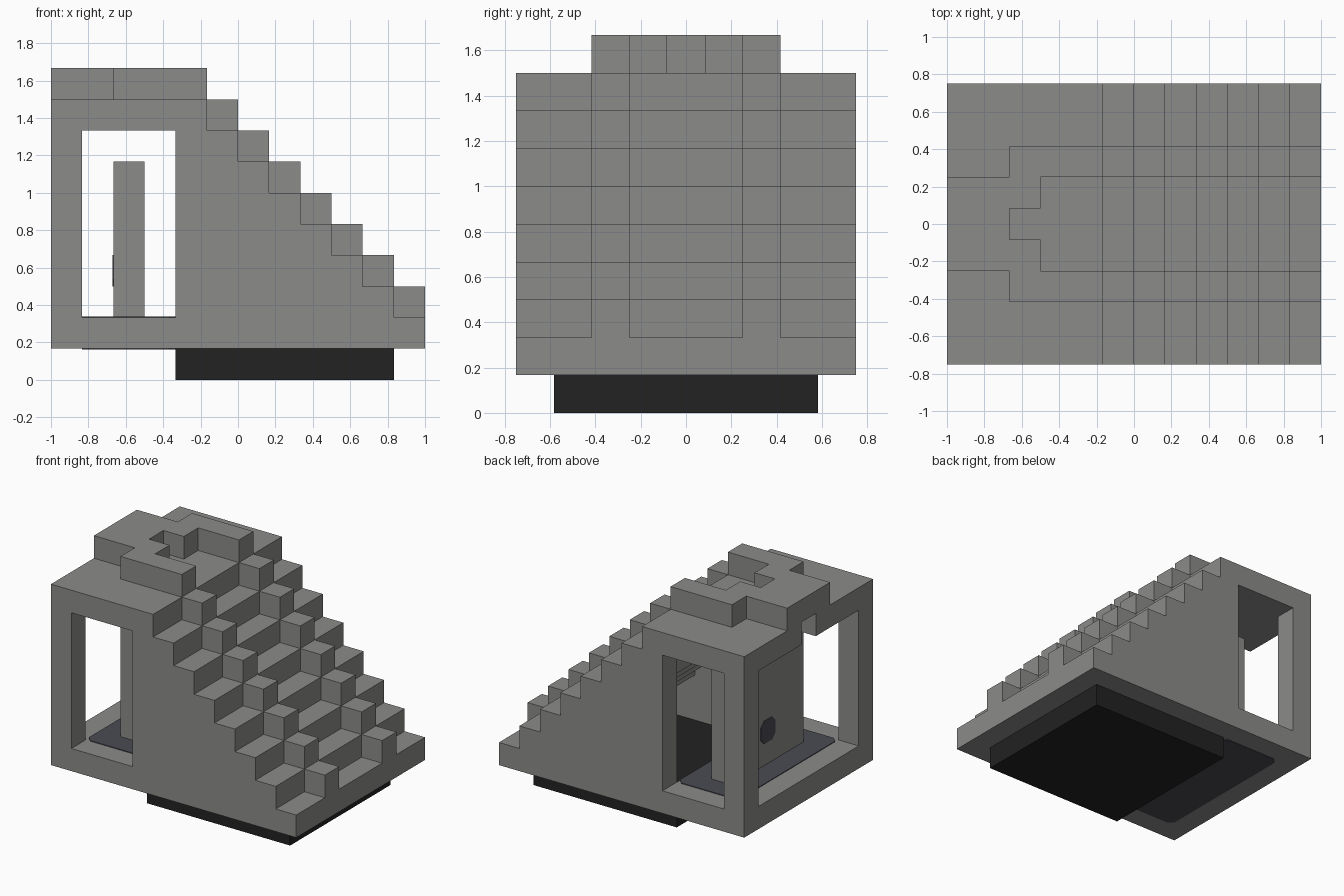
import bpy
import bmesh
from mathutils import Vector

if "Cube" in bpy.data.objects:
    bpy.data.objects.remove(bpy.data.objects["Cube"])

U = 1 / 6                       # one block
ORIGIN = Vector((-1, -0.75, 0))
THIN = 0.03                     # plate thickness in blocks


def material(name, colour):
    m = bpy.data.materials.new(name)
    m.use_nodes = True
    m.diffuse_color = (*colour, 1)
    m.node_tree.nodes["Principled BSDF"].inputs["Base Color"].default_value = (*colour, 1)
    return m


grey = material("stone grey", (0.26, 0.26, 0.255))
black = material("black", (0.016, 0.016, 0.016))
slate = material("dark slate", (0.07, 0.07, 0.087))


def prism(name, loops, axis, lo, hi, mat):
    """Extrude closed outlines (first is outer, others are holes) along an axis, in blocks."""
    bm = bmesh.new()
    edges = []
    for loop in loops:
        verts = []
        for a, b in loop:
            p = [a, b]
            p.insert(axis, lo)
            verts.append(bm.verts.new(ORIGIN + Vector(p) * U))
        edges += [bm.edges.new((v, verts[i - 1])) for i, v in enumerate(verts)]
    bmesh.ops.triangle_fill(bm, edges=edges, use_beauty=True)
    grown = bmesh.ops.extrude_face_region(bm, geom=bm.faces[:])["geom"]
    shift = Vector((0, 0, 0))
    shift[axis] = (hi - lo) * U
    bmesh.ops.translate(bm, vec=shift, verts=[g for g in grown if isinstance(g, bmesh.types.BMVert)])
    bmesh.ops.recalc_face_normals(bm, faces=bm.faces[:])
    mesh = bpy.data.meshes.new(name)
    bm.to_mesh(mesh)
    bm.free()
    mesh.materials.append(mat)
    obj = bpy.data.objects.new(name, mesh)
    bpy.context.collection.objects.link(obj)
    return obj


def rect(a0, a1, b0, b1):
    return [(a0, b0), (a1, b0), (a1, b1), (a0, b1)]


def clipped(a0, a1, b0, b1, c=0.22):
    """Rectangle with small clipped corners."""
    return [(a0 + c, b0), (a1 - c, b0), (a1, b0 + c), (a1, b1 - c),
            (a1 - c, b1), (a0 + c, b1), (a0, b1 - c), (a0, b0 + c)]


def box(name, x, y, z, mat):
    return prism(name, [rect(*x, *y)], 2, *z, mat)


X, Y, Z = 0, 1, 2

# Side walls with stepped edge and window
steps_up = [p for i in range(7) for p in ((12 - i, 2 + i), (11 - i, 2 + i))]
wall = [(0, 1), (12, 1)] + steps_up + [(5, 9), (0, 9)]
for side, y in (("right", 0), ("left", 8)):
    prism(side + "_wall", [wall, rect(1, 4, 2, 8)], Y, y, y + 1, grey)

# Staircase between the walls, hollow underneath
underside = [p for i in range(5) for p in ((5 + i, 6 - i), (6 + i, 6 - i))]
stairs = [(12, 1)] + steps_up + underside + [(10, 1)]
prism("staircase", [stairs], Y, 1, 8, grey)

# Roof with a slot in its open end
roof = [(0, 1), (5, 1), (5, 8), (0, 8), (0, 5), (1, 5), (1, 4), (0, 4)]
prism("roof", [roof], Z, 8, 9, grey)

# Raised forked crown on the roof
half = [(0, 3), (2, 3), (2, 2), (5, 2), (5, 3), (3, 3), (3, 4), (2, 4)]
crown = half + [(x, 9 - y) for x, y in reversed(half)]
prism("crown", [crown], Z, 9, 10, grey)

# Two rows of raised blocks running down the stairs
for side, y in (("right", 2), ("left", 6)):
    for i in range(7):
        box(f"{side}_ridge_{i + 1}", (5 + i, 6 + i), (y, y + 1), (8 - i, 9 - i), grey)

# Cabin floor, upright panel and base
box("cabin_floor", (0, 4), (1, 8), (1, 2), grey)
box("upright_panel", (2, 3), (2, 7), (2, 7), grey)
box("base_block", (4, 11), (1, 8), (0, 1), black)

# Dark inlay plates
floor_outline = clipped(1, 4, 1, 8)
prism("floor_inlay_top", [floor_outline], Z, 2, 2 + THIN, slate)
prism("floor_inlay_bottom", [floor_outline], Z, 1 - THIN, 1, slate)
prism("panel_button", [clipped(4, 5, 3, 4)], X, 2 - THIN, 2, slate)
